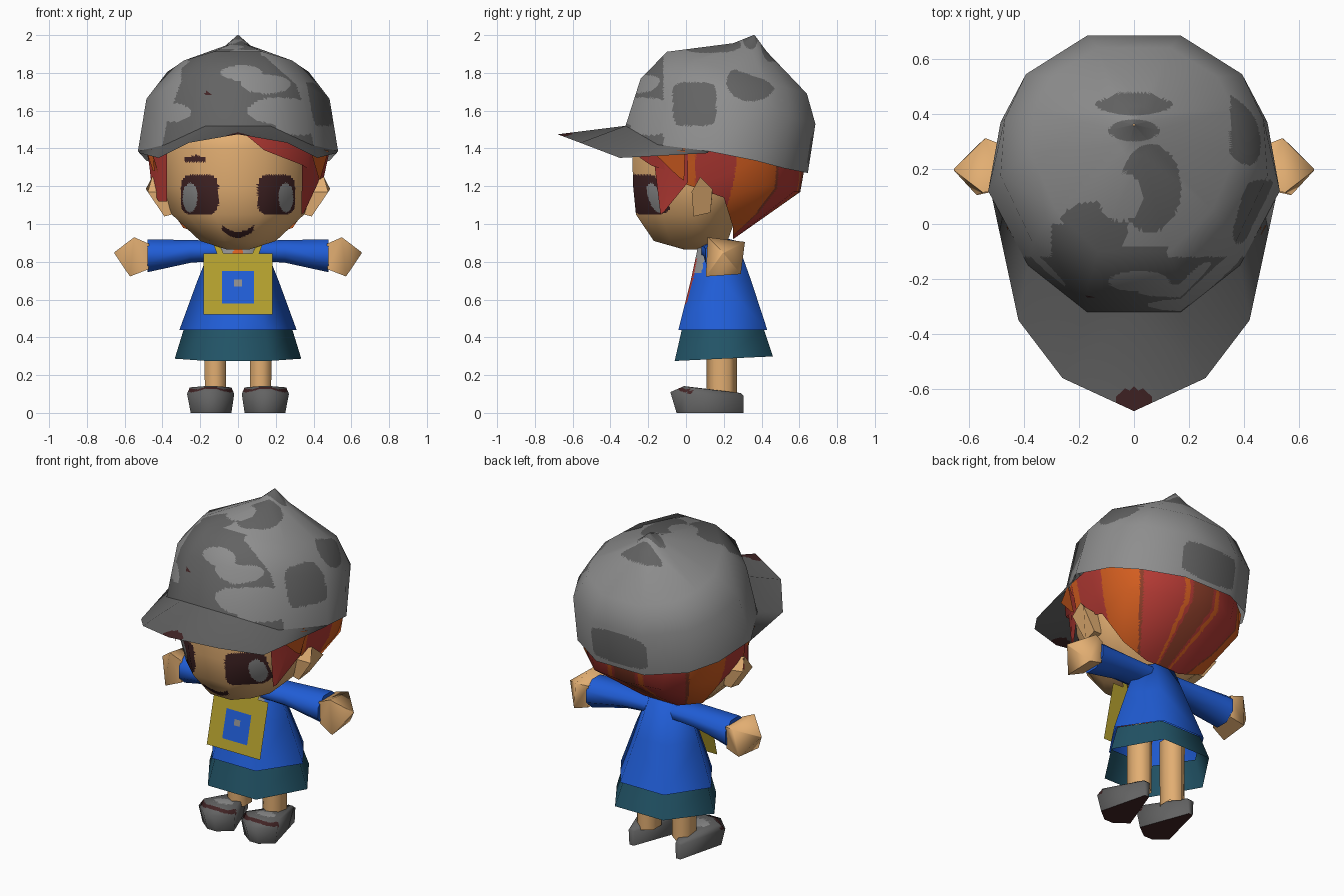
import bpy, bmesh, math
from mathutils import Vector
from mathutils.bvhtree import BVHTree
from mathutils.interpolate import poly_3d_calc

if "Cube" in bpy.data.objects:
    bpy.data.objects.remove(bpy.data.objects["Cube"])


def mat(name, r, g, b):
    m = bpy.data.materials.new(name)
    lin = lambda c: (c / 255 / 12.92) if c < 11 else ((c / 255 + 0.055) / 1.055) ** 2.4
    m.diffuse_color = (lin(r), lin(g), lin(b), 1)
    m.use_nodes = True
    m.node_tree.nodes["Principled BSDF"].inputs["Base Color"].default_value = m.diffuse_color
    return m


SKIN = mat("skin", 226, 174, 114)
LIGHT = mat("light_grey", 142, 142, 142)
DARK = mat("dark_grey", 99, 99, 99)
BLUE = mat("blue", 32, 93, 214)
YELLOW = mat("yellow", 180, 160, 46)
TEAL = mat("teal", 34, 84, 103)
RED = mat("red", 180, 58, 52)
ORANGE = mat("orange", 212, 94, 32)
AUBURN = mat("auburn", 140, 62, 42)
BROWN = mat("dark_brown", 66, 36, 37)


def both(half):
    """Right half of a row, continued by its mirror image."""
    return half + [(-x, y, z) for x, y, z in reversed(half) if x > 0]


def loft(name, rows, mats, closed=True, caps="", mirror=False, angle=75):
    """Skin rows of points; caps may hold 'b' (first row) and 't' (last row)."""
    bm = bmesh.new()
    vs = [[bm.verts.new(p) for p in r] for r in rows]
    n = len(rows[0])
    for a, b in zip(vs, vs[1:]):
        for j in range(n if closed else n - 1):
            k = (j + 1) % n
            bm.faces.new((a[j], a[k], b[k], b[j]))
    if "b" in caps:
        bm.faces.new(vs[0][::-1])
    if "t" in caps:
        bm.faces.new(vs[-1])
    if closed:
        bmesh.ops.recalc_face_normals(bm, faces=bm.faces)
    me = bpy.data.meshes.new(name)
    bm.to_mesh(me)
    bm.free()
    for m in mats:
        me.materials.append(m)
    me.shade_smooth()
    me.set_sharp_from_angle(angle=math.radians(angle))
    ob = bpy.data.objects.new(name, me)
    bpy.context.collection.objects.link(ob)
    if mirror:
        ob.modifiers.new("mirror", "MIRROR")
    return ob


def paint(ob, rule, cuts):
    """Cut faces finely, colour them by rule, keep the coarse smooth shading."""
    me = ob.data
    bm = bmesh.new()
    bm.from_mesh(me)
    bmesh.ops.triangulate(bm, faces=bm.faces)
    bm.normal_update()
    tree = BVHTree.FromBMesh(bm)
    base = [[(v.co.copy(), v.normal.copy()) for v in f.verts] for f in bm.faces]
    bmesh.ops.subdivide_edges(bm, edges=bm.edges, cuts=cuts, use_grid_fill=True)
    for f in bm.faces:
        f.material_index = rule(*f.calc_center_median())
        f.smooth = True
    normals = []
    for v in bm.verts:
        loc, _, i, _ = tree.find_nearest(v.co)
        w = poly_3d_calc([c for c, _ in base[i]], loc)
        normals.append(sum((n * k for (_, n), k in zip(base[i], w)), Vector()).normalized())
    for e in bm.edges:
        e.smooth = True
    bm.to_mesh(me)
    bm.free()
    me.normals_split_custom_set_from_vertices(normals)


def oval(u, v, cu, cv, ru, rv, p=2):
    return abs((u - cu) / ru) ** p + abs((v - cv) / rv) ** p < 1


SHAPE = [(.35, -1), (.76, -.49), (1, .13), (.97, .48), (.81, .76), (.35, 1)]


def skull(rx, f, b, zf, zb, cy=0):
    """Twelve-sided outline, tilted from front height zf to back height zb."""
    return both([(sx * rx, cy + sy * (f if sy < 0 else b),
                  zf + (zb - zf) * ((sy * (f if sy < 0 else b)) + f) / (f + b)) for sx, sy in SHAPE])


def hexagon(cy, z, rx, fx, ry, tilt=0):
    """Six-sided outline: points at the sides, narrow edges front and back."""
    return both([(fx, cy - ry, z - tilt), (rx, cy, z), (fx, cy + ry, z + tilt)])


def ring_z(cy, z, rx, ry, n=8, cx=0):
    k = 1 / math.cos(math.pi / n)
    return [(cx + k * rx * math.cos((i + .5) * math.tau / n),
             cy + k * ry * math.sin((i + .5) * math.tau / n), z) for i in range(n)]


def ring_x(x, y, z, ry, rz, n=8):
    return [(x, y + ry * math.cos((i + .5) * math.tau / n) / math.cos(math.pi / n),
             z + rz * math.sin((i + .5) * math.tau / n) / math.cos(math.pi / n)) for i in range(n)]


# Head with painted eyes, mouth and brow
head = loft("head", [skull(rx, f, b, z, z) for z, rx, f, b in (
    (.865, .06, .01, .14), (.91, .2, .17, .22), (1.05, .35, .265, .27),
    (1.2, .405, .28, .4), (1.4, .41, .285, .44), (1.52, .38, .27, .43))],
    [SKIN, BROWN, LIGHT], caps="bt")


def face_rule(x, y, z):
    a = abs(x)
    if y > 0:
        return 0
    if oval(a, z, .254, 1.14, .039, .078):
        return 2
    smile = a < .085 and abs(z - .942 - .035 * (a / .08) ** 2) < .015
    brow = -.28 < x < -.17 and (abs(z - 1.355 + abs(x + .22) * .2) < .009 or abs(z - 1.335) < .006)
    return int(oval(a, z, .203, 1.155, .1, .107, 4) or smile or brow)


paint(head, face_rule, 17)

# Ears
loft("ears", [
    [(.37, .03, 1.17), (.37, .07, 1.21), (.37, .14, 1.17), (.35, .13, 1.06), (.35, .04, 1.05)],
    [(.478, .03, 1.17), (.455, .075, 1.25), (.488, .14, 1.185), (.40, .13, 1.06), (.39, .04, 1.04)]],
    [SKIN], caps="t", mirror=True, angle=30)

# Hair: shell around the back of the head
hair = loft("hair", [
    both([(.46, -.02, 1.4), (.49, .2, 1.41), (.45, .4, 1.36), (.27, .56, 1.33), (0, .63, 1.31)]),
    both([(.43, -.01, 1.3), (.455, .2, 1.25), (.41, .42, 1.2), (.23, .57, 1.17), (0, .605, 1.17)]),
    both([(.41, 0, 1.21), (.40, .2, 1.14), (.29, .25, .98), (.12, .25, .92), (0, .25, .92)])],
    [RED, ORANGE, AUBURN], closed=False)


def stripe_rule(x, y, z):
    t = math.degrees(math.atan2(abs(x), y - .02))
    return 1 if 38 < t < 62 or t > 86 or 9 < t < 12 else 2 if t < 7 or 36 < t < 39 else 0


paint(hair, stripe_rule, 17)

# Side locks and the swept fringe
loft("right_lock", [[(.34, -.19, 1.40), (.40, -.11, 1.395), (.465, .01, 1.39)],
                    [(.34, -.165, 1.3), (.395, -.08, 1.26), (.425, .01, 1.22)],
                    [(.335, -.135, 1.05), (.343, -.13, 1.055), (.35, -.12, 1.06)]],
     [RED], closed=False)
loft("lock_streak", [[(.385, -.18, 1.385), (.48, -.005, 1.39)], [(.425, -.04, 1.25), (.434, -.01, 1.23)]],
     [ORANGE], closed=False)
loft("left_lock", [[(-.375, -.08, 1.40), (-.43, 0, 1.40), (-.48, .1, 1.40)],
                   [(-.375, -.075, 1.12), (-.42, .0, 1.12), (-.455, .1, 1.18)]], [RED], closed=False)
loft("left_streak", [[(-.455, .02, 1.39), (-.485, .08, 1.39)], [(-.44, .02, 1.28), (-.45, .04, 1.28)]],
     [ORANGE], closed=False)
loft("fringe", [[(.04, -.297, 1.49), (.15, -.3, 1.49), (.36, -.18, 1.4), (.46, 0, 1.385)],
                [(.05, -.297, 1.465), (.14, -.3, 1.39), (.345, -.185, 1.31), (.425, 0, 1.25)]],
     [RED], closed=False)

# Cap crown with camouflage patches
RIM = [(.17, -.32, 1.52), (.385, -.15, 1.42), (.53, .12, 1.385),
       (.485, .37, 1.335), (.38, .52, 1.295), (.165, .645, 1.27)]
crown = loft("cap_crown", [both(RIM), skull(.485, .34, .585, 1.77, 1.53, .1),
                           skull(.375, .3, .44, 1.912, 1.69, .2), skull(.08, .08, .1, 1.957, 1.91, .33),
                           skull(.003, .003, .003, 2, 2, .36)], [LIGHT, DARK, BROWN])


def camo_rule(x, y, z):
    if z > 1.86 and y > -.08:
        top = [(0, .455, .155, .06), (0, .34, .09, .04), (.06, .13, .11, .16), (-.15, -.02, .13, .1)]
        return int(any(oval(x, y, *e) for e in top) and not oval(x, y, -.05, .1, .08, .09))
    if oval(x, z, -.16, 1.69, .014, .01) and y < 0:
        return 2
    if y < -.12 or (y < .0 and -.3 < x < .12):
        lit = [(-.35, 1.59, .1, .05), (.22, 1.6, .17, .07), (.32, 1.56, .14, .09),
               (.02, 1.8, .11, .04), (.15, 1.74, .13, .05)]
        return int(not any(oval(x, z, *e) for e in lit))
    if x > .3 and (oval(y, z, .045, 1.635, .115, .115, 5) or (oval(y, z, .345, 1.75, .13, .1) and x > .35)):
        return 1
    return int(y > .4 and oval(x, z, 0, 1.4, .19, .1, 5))


paint(crown, camo_rule, 19)

# Cap brim with a worn spot at its tip
brim = loft("cap_brim", [
    both([(.53, .12, 1.385), (.385, -.15, 1.42), (.17, -.32, 1.52), (0, -.32, 1.52)]),
    both([(.52, .115, 1.375), (.42, -.35, 1.35), (.26, -.56, 1.43), (0, -.68, 1.475)])],
    [DARK, BROWN], closed=False)
paint(brim, lambda x, y, z: int(oval(x, y, 0, -.66, .065, .065)), 15)

# Torso with a tie and collar painted on the chest
dress = loft("dress", [hexagon(.195, .44, .31, .15, .235), hexagon(.185, .7, .215, .1, .16),
                       hexagon(.17, .91, .13, .07, .1), hexagon(.16, .925, .08, .04, .05)],
             [BLUE, RED, LIGHT, ORANGE])


def chest_rule(x, y, z):
    depth = y - (-.04 + (z - .44) * .234)
    if z < .58 or abs(x) > .15 or y > .15:
        return 0
    if abs(x) < .025 and z > .8 and depth < .03:
        return 3
    if z > .74 and .012 < depth < .05 or (z > .82 and depth < .05):
        return 2
    return int(depth < .015)


paint(dress, chest_rule, 15)

# Skirt, neck and legs
loft("skirt", [hexagon(.2, .287, .335, .165, .26, .012), hexagon(.195, .45, .285, .14, .215)], [TEAL], angle=95)
loft("neck", [ring_z(.15, .82, .05, .04), ring_z(.15, .95, .05, .04)], [SKIN])
loft("legs", [ring_z(.19, .09, .055, .07, 6, .12), ring_z(.19, .5, .06, .07, 6, .12)],
     [SKIN], mirror=True)

# Sleeves and hands
loft("sleeves", [ring_x(.05, .175, .86, .095, .05), ring_x(.25, .185, .855, .092, .06),
                 ring_x(.478, .2, .832, .097, .087)], [BLUE], caps="t", mirror=True)
loft("hands", [
    [(.47, .12, .895), (.47, .285, .895), (.475, .28, .76), (.475, .125, .76)],
    [(.55, .115, .93), (.54, .312, .905), (.565, .29, .735), (.572, .105, .722)],
    [(.655, .195, .85), (.655, .2, .85), (.655, .2, .845), (.655, .195, .845)]],
    [SKIN], caps="t", mirror=True, angle=70)

# Diamond-shaped shoes with dark soles
SOLE = [(.035, .01), (.115, -.05), (.175, -.05), (.25, .01), (.175, .305), (.145, .305)]
shoes = loft("shoes", [
    [(x, y, 0) for x, y in SOLE],
    [(.02, .0, .1), (.11, -.083, .11), (.18, -.083, .11), (.27, .0, .1), (.18, .305, .09), (.14, .305, .09)],
    [(.035, .03, .135), (.12, -.01, .142), (.17, -.01, .142), (.255, .03, .135), (.17, .29, .105), (.145, .29, .105)]],
    [DARK, BROWN, LIGHT], caps="t", mirror=True, angle=60)


def shoe_rule(x, y, z):
    if z > .1 and abs(y + .035 - ((x - .145) / .1) ** 2 * .04) < .012:
        return 1
    return 2 if z > .11 and oval(x, y, .145, .07, .06, .04) else 0


paint(shoes, shoe_rule, 11)
loft("soles", [[(x, y, 0) for x, y in SOLE], [(x, y, .004) for x, y in SOLE]], [BROWN], caps="b", mirror=True)


def plate(name, m, hw, z0, z1, off):
    """Flat panel leaning against the chest."""
    y = lambda z: -.045 + (z - .52) * .25 - off
    return loft(name, [[(-hw, y(z0), z0), (hw, y(z0), z0)], [(-hw, y(z1), z1), (hw, y(z1), z1)]],
                [m], closed=False)


# Chest pouch and its straps
plate("pouch", YELLOW, .183, .52, .845, 0)
plate("pouch_patch", BLUE, .085, .58, .75, .003)
plate("pouch_badge", LIGHT, .02, .67, .705, .006)
loft("straps", [[(.075, .035, .84), (.11, .035, .84)], [(.11, .06, .92), (.14, .06, .92)]],
     [YELLOW], closed=False, mirror=True)
